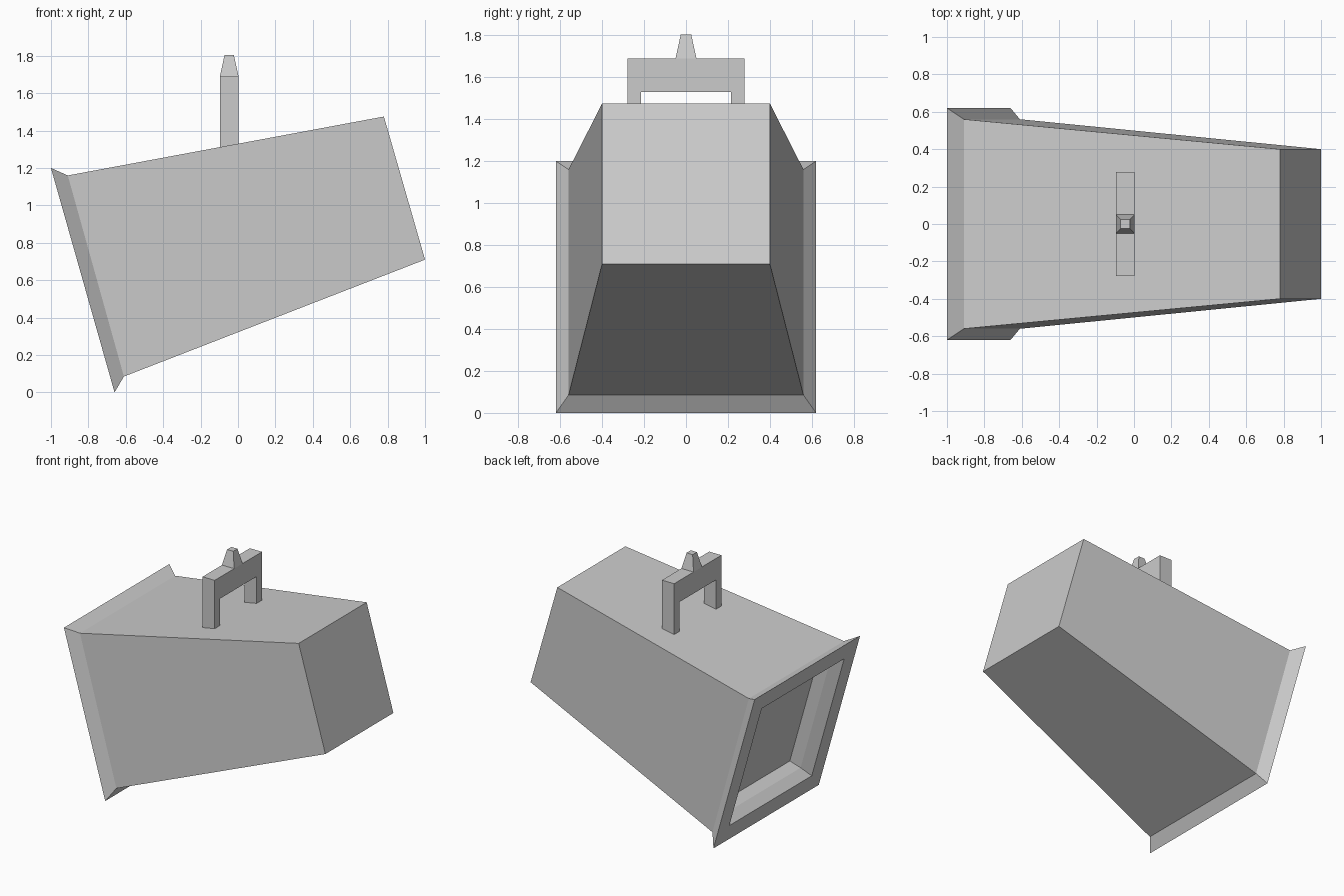
import bpy
import bmesh
from mathutils import Vector

cube = bpy.data.objects.get("Cube")
if cube:
    bpy.data.objects.remove(cube, do_unlink=True)

grey = bpy.data.materials.new("light_grey")
grey.use_nodes = True
colour = (0.6, 0.6, 0.6, 1)
grey.diffuse_color = colour
grey.node_tree.nodes["Principled BSDF"].inputs["Base Color"].default_value = colour


def finish(name, bm):
    bmesh.ops.recalc_face_normals(bm, faces=bm.faces)
    mesh = bpy.data.meshes.new(name)
    bm.to_mesh(mesh)
    bm.free()
    mesh.materials.append(grey)
    obj = bpy.data.objects.new(name, mesh)
    bpy.context.collection.objects.link(obj)
    return obj


def loft(name, rings):
    """Skin a row of four-point rings and cap both ends."""
    bm = bmesh.new()
    loops = [[bm.verts.new(p) for p in ring] for ring in rings]
    for a, b in zip(loops, loops[1:]):
        for i in range(4):
            j = (i + 1) % 4
            bm.faces.new((a[i], a[j], b[j], b[i]))
    bm.faces.new(loops[0])
    bm.faces.new(loops[-1])
    return finish(name, bm)


def slanted_ring(top, bottom, half_width):
    """Ring across the body from its top and bottom (x, z) points."""
    (tx, tz), (bx, bz) = top, bottom
    w = half_width
    return [(tx, w, tz), (tx, -w, tz), (bx, -w, bz), (bx, w, bz)]


# Lamp housing: tapered box, flared lip and stepped recess in the open end
lip_top, lip_bottom = Vector((-1, 1.2)), Vector((-0.66, 0))
centre = (lip_top + lip_bottom) / 2
up = (lip_top - lip_bottom).normalized()
inward = Vector((up.y, -up.x))


def recess_ring(depth, half_height, half_width):
    c = centre + inward * depth
    return slanted_ring(c + up * half_height, c - up * half_height, half_width)


loft("lamp_housing", [
    slanted_ring((0.78, 1.475), (1.0, 0.71), 0.40),
    slanted_ring((-0.91, 1.16), (-0.61, 0.085), 0.56),
    slanted_ring(lip_top, lip_bottom, 0.62),
    recess_ring(0, 0.49, 0.485),
    recess_ring(0.08, 0.455, 0.45),
    recess_ring(0.17, 0.45, 0.445),
])

# Mounting bracket: arch profile extruded across its thickness
half_arch = [(0.215, 1.53), (0.215, 1.31), (0.278, 1.31), (0.278, 1.69)]
profile = half_arch + [(-y, z) for y, z in reversed(half_arch)]
bm = bmesh.new()
face = bm.faces.new([bm.verts.new((-0.097, y, z)) for y, z in profile])
extruded = bmesh.ops.extrude_face_region(bm, geom=[face], use_keep_orig=True)
moved = [v for v in extruded["geom"] if isinstance(v, bmesh.types.BMVert)]
bmesh.ops.translate(bm, verts=moved, vec=(0.1, 0, 0))
finish("mounting_bracket", bm)


# Tapered spigot on top of the bracket
def square(half, z):
    x = -0.047
    return [(x - half, -half, z), (x + half, -half, z),
            (x + half, half, z), (x - half, half, z)]


loft("spigot", [square(0.05, 1.69), square(0.025, 1.803)])
